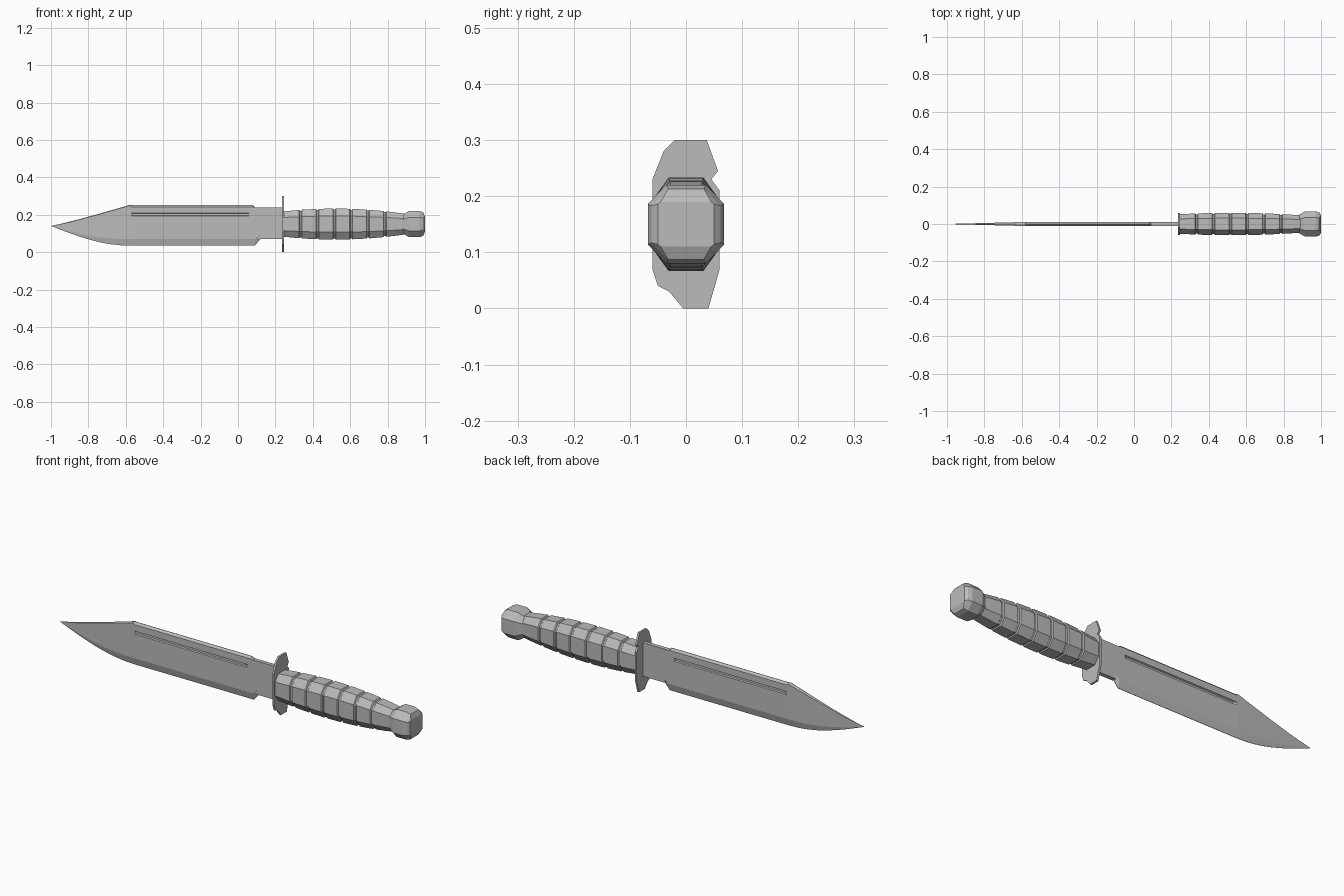
import bpy, bmesh
from math import sin, pi

default_cube = bpy.data.objects.get("Cube")
if default_cube:
    bpy.data.objects.remove(default_cube, do_unlink=True)

grey_value = 0.5
grey_colour = (grey_value, grey_value, grey_value, 1)
grey = bpy.data.materials.new("plain_grey")
grey.use_nodes = True
grey.diffuse_color = grey_colour
grey.node_tree.nodes["Principled BSDF"].inputs["Base Color"].default_value = grey_colour


def loft(name, rings):
    """Skin a list of equal-length point rings and cap both ends."""
    bm = bmesh.new()
    loops = [[bm.verts.new(point) for point in ring] for ring in rings]
    count = len(loops[0])
    for near, far in zip(loops, loops[1:]):
        for i in range(count):
            j = (i + 1) % count
            bm.faces.new((near[i], near[j], far[j], far[i]))
    bm.faces.new(loops[0])
    bm.faces.new(loops[-1])
    bmesh.ops.recalc_face_normals(bm, faces=bm.faces)
    mesh = bpy.data.meshes.new(name)
    bm.to_mesh(mesh)
    bm.free()
    mesh.materials.append(grey)
    part = bpy.data.objects.new(name, mesh)
    bpy.context.collection.objects.link(part)


# Blade: section with a ground edge, a fuller groove and a chamfered spine
edge_z, spine_z, ricasso_z = 0.035, 0.252, 0.24
blade_half, groove_depth = 0.011, 0.006
tip_x, shoulder_x, tip_z = -1, -0.58, 0.14


def blade_ring(x, bottom, top, half, chamfer=0.01, depth=0):
    height = top - bottom
    low, high = bottom + height * 0.73, bottom + height * 0.8
    lip = height * 0.015
    chamfer = min(chamfer, height * 0.05)
    thin = half * 0.1
    side = [(thin, bottom), (half, bottom + height / 6), (half, low),
            (half - depth, low + lip), (half - depth, high - lip),
            (half, high), (half, top - chamfer), (thin, top)]
    right = [(x, y, z) for y, z in side]
    left = [(x, -y, z) for x, y, z in reversed(right)]
    return right + left


# Clipped point: the belly curves, the spine rises almost straight
blade = []
steps = 8
for step in range(steps + 1):
    u = max(step / steps, 0.01)
    belly = tip_z - (tip_z - edge_z) * sin(u * pi / 2)
    clip = tip_z + (spine_z - tip_z) * u ** 1.1
    x = tip_x + (shoulder_x - tip_x) * u
    blade.append(blade_ring(x, belly, clip, blade_half * max(u, 0.1), chamfer=0.003))

# Straight body with the groove between its two ends
for x, depth in ((-0.57, 0), (-0.56, groove_depth), (0.05, groove_depth), (0.06, 0), (0.08, 0)):
    blade.append(blade_ring(x, edge_z, spine_z, blade_half, depth=depth))

# Heel stepping up into the ricasso
blade.append(blade_ring(0.09, edge_z, ricasso_z, blade_half, chamfer=0.001))
blade.append(blade_ring(0.12, 0.07, ricasso_z, blade_half, chamfer=0.001))
loft("blade", blade)


def slab(x, bottom, top, half):
    return [(x, -half, bottom), (x, half, bottom), (x, half, top), (x, -half, top)]


loft("ricasso", [slab(x, 0.07, ricasso_z, blade_half * 0.9) for x in (0.11, 0.24)])

# Guard: thin plate with a notched, worn outline
guard_outline = [(-0.005, 0), (0.04, 0), (0.06, 0.07), (0.06, 0.21), (0.045, 0.23),
                 (0.057, 0.245), (0.037, 0.3), (-0.02, 0.3), (-0.04, 0.28),
                 (-0.06, 0.23), (-0.06, 0.07), (-0.05, 0.04), (-0.03, 0.03)]
loft("guard", [[(x, y, z) for y, z in guard_outline] for x in (0.235, 0.245)])


# Handle sections are octagons around the handle axis
axis_z = 0.15


def octagon(x, half_y, half_z, flat=0.52):
    flat_y, flat_z = half_y * flat, half_z * flat
    section = [(half_y, -flat_z), (half_y, flat_z), (flat_y, half_z), (-flat_y, half_z),
               (-half_y, flat_z), (-half_y, -flat_z), (-flat_y, -half_z), (flat_y, -half_z)]
    return [(x, y, axis_z + z) for y, z in section]


def grip_ring(x, cut=0):
    """Swelling grip, widest a little ahead of its middle."""
    offset = (x - 0.52) ** 2
    return octagon(x, 0.06 - offset / 10 - cut, 0.083 - offset / 5 - cut)


# Grip: evenly spaced narrow grooves
groove_half, groove_cut = 0.008, 0.005
grip = [grip_ring(0.24)]
for groove in range(6):
    centre = 0.335 + groove * 0.09
    for side, cut in ((-1, 0), (-0.5, groove_cut), (0.5, groove_cut), (1, 0)):
        grip.append(grip_ring(centre + side * groove_half, cut))
grip += [grip_ring(0.84), grip_ring(0.9)]
loft("grip", grip)

# Pommel: flared faceted cap closing on a small rectangular face
pommel_y, pommel_z = 0.068, 0.07
pommel = [octagon(x, pommel_y * scale, pommel_z * scale)
          for x, scale in ((0.88, 0.7), (0.915, 1), (0.97, 1), (0.99, 0.9))]
pommel.append(octagon(1, 0.05, 0.04, flat=0.9))
loft("pommel", pommel)
